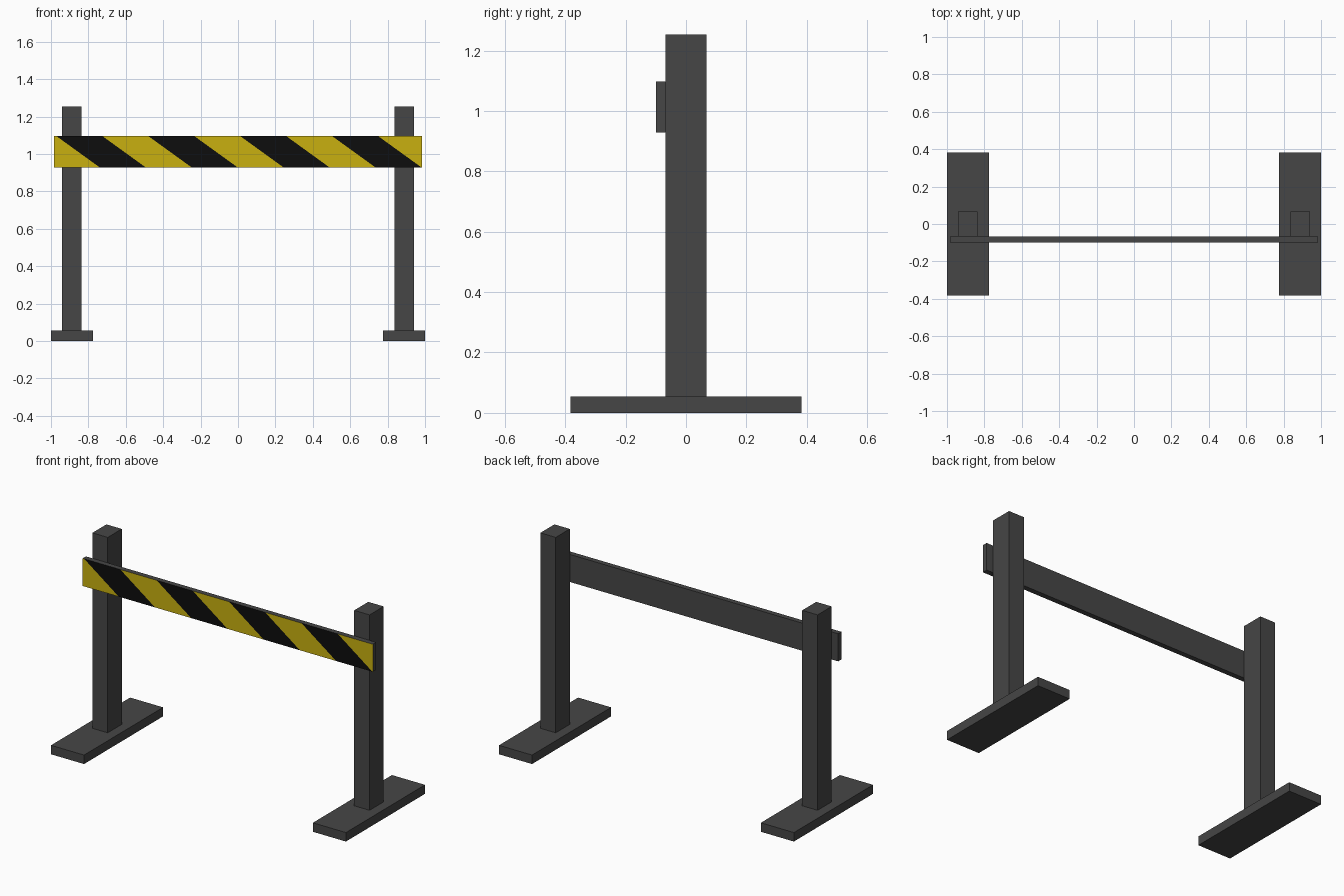
import bpy
import bmesh
from mathutils import Vector

cube = bpy.data.objects.get("Cube")
if cube:
    bpy.data.objects.remove(cube, do_unlink=True)


def material(name, rgb):
    mat = bpy.data.materials.new(name)
    mat.use_nodes = True
    mat.diffuse_color = (*rgb, 1)
    bsdf = mat.node_tree.nodes["Principled BSDF"]
    bsdf.inputs["Base Color"].default_value = (*rgb, 1)
    bsdf.inputs["Roughness"].default_value = 0.8
    return mat


grey = material("dark grey", (0.061, 0.061, 0.061))
yellow = material("warning yellow", (0.58, 0.435, 0.005))
black = material("stripe black", (0.004, 0.004, 0.004))


def box(name, low, high, mats):
    """Box between two corners; returns the object."""
    low, high = Vector(low), Vector(high)
    bm = bmesh.new()
    bmesh.ops.create_cube(bm, size=1)
    bmesh.ops.scale(bm, vec=high - low, verts=bm.verts)
    bmesh.ops.translate(bm, vec=(low + high) / 2, verts=bm.verts)
    mesh = bpy.data.meshes.new(name)
    bm.to_mesh(mesh)
    bm.free()
    for mat in mats:
        mesh.materials.append(mat)
    obj = bpy.data.objects.new(name, mesh)
    bpy.context.collection.objects.link(obj)
    return obj


# Feet and posts, one pair per side
FOOT_TOP, POST_X = 0.055, 0.888
for side, sign in (("left", 1), ("right", -1)):
    x = sign * POST_X
    box(side + "_foot", (x - 0.112, -0.383, 0), (x + 0.112, 0.383, FOOT_TOP), [grey])
    box(side + "_post", (x - 0.052, -0.068, FOOT_TOP), (x + 0.052, 0.068, 1.253), [grey])

# Crossboard in front of the posts
BOTTOM, TOP = 0.928, 1.097
board = box("crossboard", (-0.984, -0.1, BOTTOM), (0.984, -0.068, TOP), [grey, yellow, black])

# Slanted stripes cut into the front face of the board
START, STEP, LEAN, STRIPES = -0.973, 0.2457, 0.234, 8
bm = bmesh.new()
bm.from_mesh(board.data)
slant = Vector((TOP - BOTTOM, 0, LEAN))
for k in range(STRIPES):
    front = [f for f in bm.faces if f.normal.y < -0.9]
    geom = front + list({e for f in front for e in f.edges}) + list({v for f in front for v in f.verts})
    bmesh.ops.bisect_plane(bm, geom=geom, plane_co=(START + STEP * k, 0, TOP), plane_no=slant)

# Alternate the colours from one stripe to the next
bm.normal_update()
for face in bm.faces:
    if face.normal.y < -0.9:
        c = face.calc_center_median()
        along = c.x - (TOP - c.z) * LEAN / (TOP - BOTTOM) - START
        face.material_index = 2 if int(along // STEP) % 2 == 0 else 1
bm.to_mesh(board.data)
bm.free()
